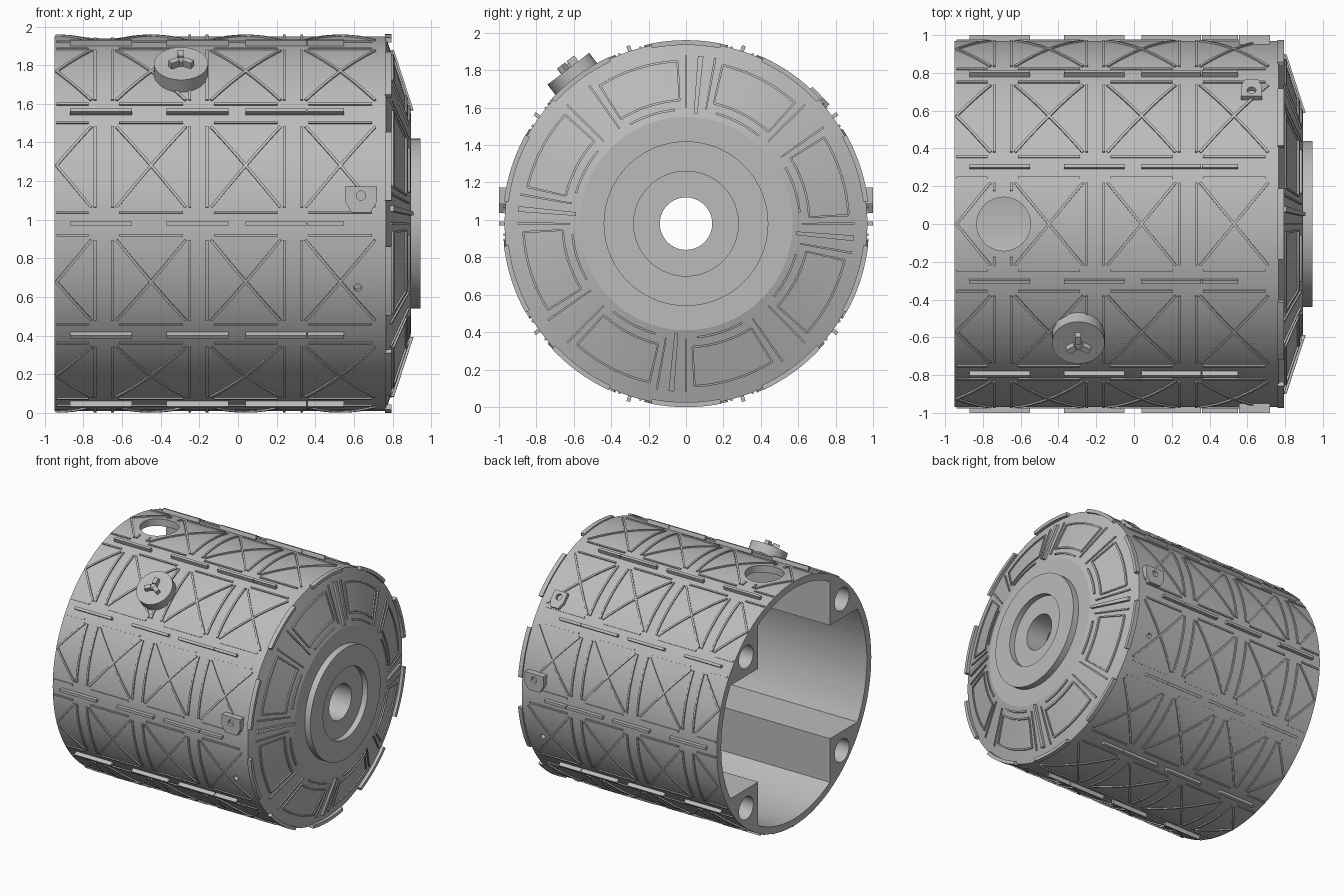
import bpy, bmesh
from math import sin, cos, asin, pi, radians, hypot
from mathutils import Matrix, Vector

cube = bpy.data.objects.get("Cube")
if cube:
    bpy.data.objects.remove(cube, do_unlink=True)

CZ, R = 0.98, 0.97          # axis height, shell radius
BACK, RIM, NOSE = -0.95, 0.765, 0.895
SECTORS = 10

grey = bpy.data.materials.new("light grey")
grey.use_nodes = True
colour = (0.5, 0.5, 0.5, 1)
grey.diffuse_color = colour
grey.node_tree.nodes["Principled BSDF"].inputs["Base Color"].default_value = colour


def finish(bm, name, smooth=True):
    bmesh.ops.recalc_face_normals(bm, faces=bm.faces)
    mesh = bpy.data.meshes.new(name)
    bm.to_mesh(mesh)
    bm.free()
    mesh.materials.append(grey)
    obj = bpy.data.objects.new(name, mesh)
    bpy.context.collection.objects.link(obj)
    if smooth:
        bpy.ops.object.select_all(action="DESELECT")
        obj.select_set(True)
        bpy.context.view_layer.objects.active = obj
        bpy.ops.object.shade_smooth_by_angle(angle=radians(25))
    return obj


def polar(x, r, t):
    return Vector((x, r * cos(t), CZ + r * sin(t)))


def outward(x, r, t):
    """Frame at a point on the shell: local x = along, y = around, z = outward."""
    rot = Matrix(((1, 0, 0), (0, -sin(t), cos(t)), (0, cos(t), sin(t)))).to_4x4()
    return Matrix.Translation(polar(x, r, t)) @ rot


def prism(bm, outline, depth):
    """Extrude a closed outline of points by a vector."""
    face = bm.faces.new([bm.verts.new(p) for p in outline])
    out = bmesh.ops.extrude_face_region(bm, geom=[face])["geom"]
    bmesh.ops.translate(bm, vec=depth, verts=[v for v in out if isinstance(v, bmesh.types.BMVert)])


def rod(bm, matrix, radius, depth, sides=48):
    bmesh.ops.create_cone(bm, cap_ends=True, segments=sides, radius1=radius,
                          radius2=radius, depth=depth, matrix=matrix)


def cut(obj, bm):
    cutter = finish(bm, "cutter", False)
    cutter.hide_render = True
    mod = obj.modifiers.new("cut", "BOOLEAN")
    mod.operation, mod.solver, mod.object = "DIFFERENCE", "EXACT", cutter
    bpy.context.view_layer.objects.active = obj
    bpy.ops.object.modifier_apply(modifier=mod.name)
    bpy.data.objects.remove(cutter, do_unlink=True)


def on_shell(x, t, h):
    return polar(x, R + h, t)


def on_cone(r, t, h):
    return polar(RIM + (R - r) / (R - 0.57) * (NOSE - RIM) + h, r, t)


def strip(bm, surf, a, b, width, height, steps=6, scale=R, skip=None):
    """Raised bar between two surface points (u, angle), following the surface."""
    du, dt = b[0] - a[0], (b[1] - a[1]) * scale
    size = hypot(du, dt)
    nu, nt = -dt / size * width / 2, du / size * width / 2 / scale
    for i in range(steps):
        ends = [(a[0] + (b[0] - a[0]) * f / steps, a[1] + (b[1] - a[1]) * f / steps) for f in (i, i + 1)]
        if skip and any(skip(*e) for e in ends):
            continue
        (u0, t0), (u1, t1) = ends
        quad = [(u0 + nu, t0 + nt), (u1 + nu, t1 + nt), (u1 - nu, t1 - nt), (u0 - nu, t0 - nt)]
        low, top = ([bm.verts.new(surf(u, t, h)) for u, t in quad] for h in (-0.015, height))
        bm.faces.new(top)
        bm.faces.new(low[::-1])
        for k in range(4):
            j = (k + 1) % 4
            bm.faces.new((low[k], low[j], top[j], top[k]))


# Drum body with conical nose and raised hub
profile = [(BACK, 0.12), (BACK, R), (RIM, R), (NOSE, 0.57), (NOSE, 0.44),
           (0.945, 0.44), (0.945, 0.28), (0.9, 0.28), (0.9, 0.14), (0.6, 0.14), (0.6, 0.12)]
bm = bmesh.new()
SIDES = 120
rings = [[bm.verts.new(polar(x, r, 2 * pi * i / SIDES)) for x, r in profile] for i in range(SIDES)]
for i, ring in enumerate(rings):
    after = rings[(i + 1) % SIDES]
    for k in range(len(profile)):
        j = (k + 1) % len(profile)
        bm.faces.new((ring[k], ring[j], after[j], after[k]))
body = finish(bm, "drum_body", False)

# Cavity: round bore that leaves a square post in each corner
bore, post = 0.915, 0.45
half = asin(post / bore)
outline = []
for q in range(4):
    mid = q * pi / 2
    outline += [polar(-1.1, bore, mid + half * (k / 8 - 1)) for k in range(17)]
    outline.append(polar(-1.1, post * 2 ** 0.5, mid + pi / 4))
bm = bmesh.new()
prism(bm, outline, Vector((1.82, 0, 0)))
cut(body, bm)

# Screw holes in the posts, filler hole on top, small drain holes at the sides
along = Matrix.Rotation(pi / 2, 4, "Y")
bm = bmesh.new()
for q in range(4):
    rod(bm, Matrix.Translation(polar(BACK, 0.85, pi / 4 + q * pi / 2)) @ along, 0.09, 0.8, 32)
cut(body, bm)
bm = bmesh.new()
rod(bm, outward(-0.69, R, pi / 2), 0.142, 0.3)
for t in (radians(-20), radians(200)):
    rod(bm, outward(0.62, R, t), 0.02, 0.06, 16)
cut(body, bm)
bpy.ops.object.select_all(action="DESELECT")
body.select_set(True)
bpy.context.view_layer.objects.active = body
bpy.ops.object.shade_smooth_by_angle(angle=radians(12))


def in_filler(x, t):
    return sin(t) > 0 and hypot(x + 0.69, R * cos(t)) < 0.15


# Cross bracing, hoops and edge lines on every sector of the shell
bm = bmesh.new()
step = 2 * pi / SECTORS
reach = radians(13)
for s in range(SECTORS):
    mid = (s + 0.5) * step
    for c in range(4):
        cx = -0.94 + 0.49 * c
        start = 0 if c == 0 else -1
        for side in (-1, 1):
            strip(bm, on_shell, (cx + start * 0.18, mid + start * side * reach),
                  (cx + 0.18, mid + side * reach), 0.014, 0.009, 8, skip=in_filler)
            edge = mid + side * radians(14.5)
            strip(bm, on_shell, (cx + start * 0.165, edge), (cx + 0.165, edge), 0.012, 0.008, 1)
            if c < 3:
                hx = cx + 0.245 + side * 0.045
                strip(bm, on_shell, (hx, mid - reach), (hx, mid + reach), 0.014, 0.009, 10, skip=in_filler)
finish(bm, "shell_bracing", False)

# Raised fins along the sector borders
bm = bmesh.new()
for s in range(SECTORS):
    for x0, x1 in ((-0.87, -0.55), (-0.37, -0.05), (0.04, 0.355), (0.36, 0.55)):
        strip(bm, on_shell, (x0, s * step), (x1, s * step), 0.02, 0.03, 1)
finish(bm, "border_fins", False)

# Plates round the rim
bm = bmesh.new()
for s in range(SECTORS):
    mid = (s + 0.5) * step
    strip(bm, on_shell, (0.778, mid - radians(11)), (0.778, mid + radians(11)), 0.034, 0.011, 8)
finish(bm, "rim_plates", False)

# Framed panels and spokes on the nose cone
bm = bmesh.new()
for s in range(8):
    t = radians(-5) + s * pi / 4
    for side in (-1, 1):
        for deg, r0, r1 in ((5, 0.62, 0.9), (8, 0.66, 0.87)):
            a = t + side * radians(deg)
            strip(bm, on_cone, (r0, a), (r1, a), 0.01, 0.01, 1, 0.75)
    for r, deg in ((0.66, 14.5), (0.87, 14.5), (0.61, 12)):
        m = t + pi / 8
        strip(bm, on_cone, (r, m - radians(deg)), (r, m + radians(deg)), 0.012, 0.01, 8, 0.75)
    if s % 2 == 0:
        strip(bm, on_cone, (0.59, t), (0.9, t), 0.025, 0.02, 1, 0.75)
finish(bm, "nose_panels", False)

# Filler cap with a three-pronged grip
KNOB = (-0.295, radians(127.2))
bm = bmesh.new()
rod(bm, outward(KNOB[0], 1.0, KNOB[1]), 0.14, 0.08)
finish(bm, "filler_cap")
bm = bmesh.new()
rod(bm, outward(KNOB[0], 1.045, KNOB[1]), 0.025, 0.04, 16)
for k in range(3):
    m = outward(KNOB[0], 1.05, KNOB[1]) @ Matrix.Rotation(k * 2 * pi / 3 + 0.5, 4, "Z")
    m = m @ Matrix.Translation((0.042, 0, 0)) @ Matrix.Diagonal((0.05, 0.032, 0.055, 1))
    bmesh.ops.create_cube(bm, size=1, matrix=m)
finish(bm, "cap_grip", False)


def bracket(name, x, frame, w, h, out):
    """Lug with a tapered lower end and a small hole."""
    bm = bmesh.new()
    outline = [(-w, h), (w, h), (w, -h * 0.2), (w * 0.6, -h), (-w * 0.6, -h), (-w, -h * 0.2)]
    prism(bm, [frame @ Vector((px, py, -0.06)) for px, py in outline], frame.to_3x3() @ Vector((0, 0, 0.06 + out)))
    lug = finish(bm, name, False)
    hole = bmesh.new()
    rod(hole, frame @ Matrix.Translation((0, h * 0.3, out)), 0.024, 0.05, 20)
    cut(lug, hole)


# Side lugs and the upper rear lug
for name, side in (("front_lug", -1), ("rear_lug", 1)):
    frame = Matrix(((1, 0, 0), (0, 0, side), (0, 1, 0))).to_4x4()
    bracket(name, 0.635, Matrix.Translation((0.637, side * 0.97, 1.105)) @ frame, 0.082, 0.067, 0.03)
bracket("upper_lug", 0.62, outward(0.622, R, radians(43.5)), 0.056, 0.065, 0.025)
